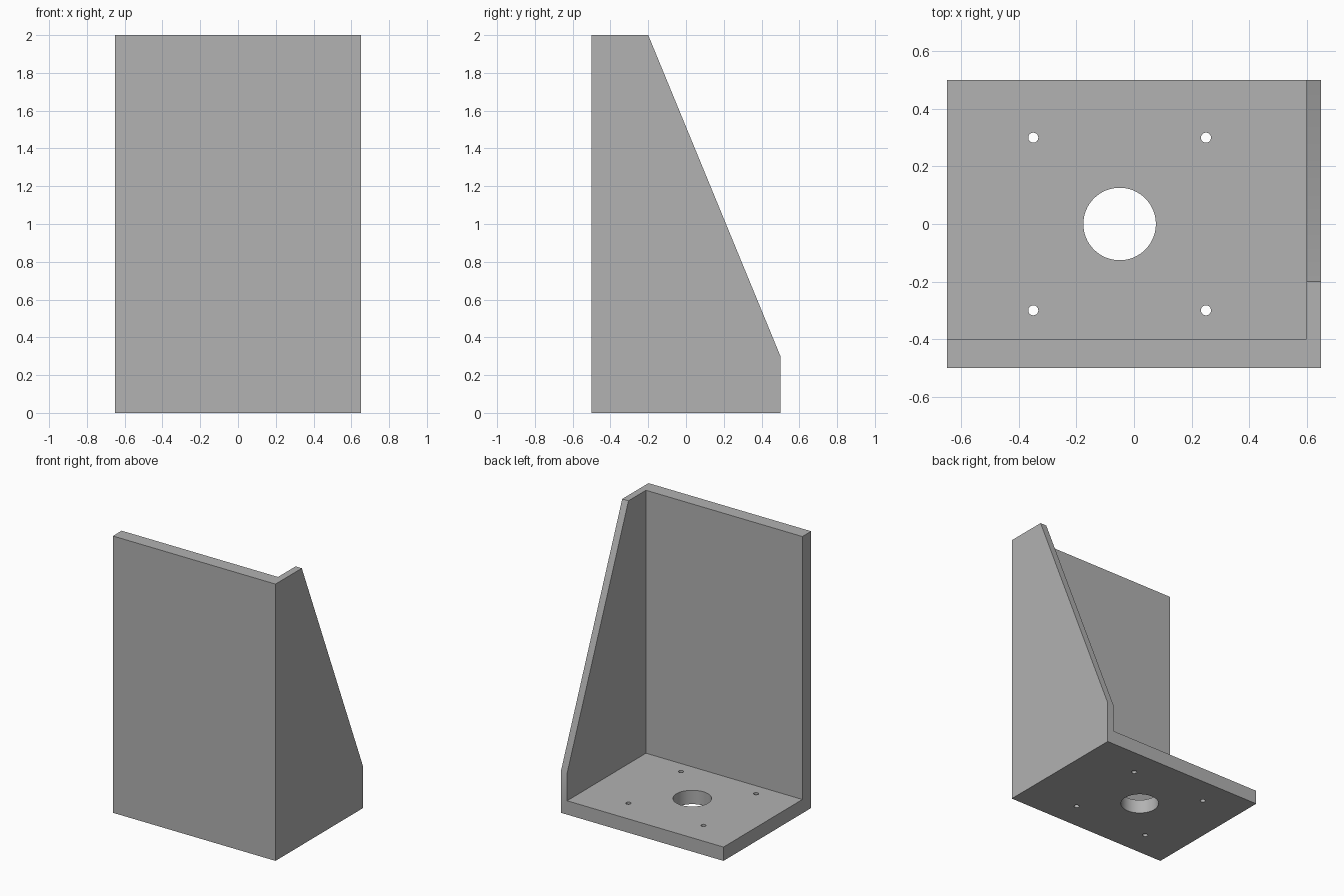
import bpy
import bmesh
from mathutils import Matrix, Vector

default = bpy.data.objects.get("Cube")
if default:
    bpy.data.objects.remove(default, do_unlink=True)

HALF_W, HALF_D, HEIGHT = 0.65, 0.5, 2.0
PLATE, SIDE = 0.1, 0.05          # plate and side wall thickness

# Single grey material
grey = bpy.data.materials.new("plain grey")
grey.use_nodes = True
colour = (0.445, 0.445, 0.445, 1)
grey.diffuse_color = colour
grey.node_tree.nodes["Principled BSDF"].inputs["Base Color"].default_value = colour


def make_object(name, bm):
    bmesh.ops.recalc_face_normals(bm, faces=bm.faces)
    mesh = bpy.data.meshes.new(name)
    bm.to_mesh(mesh)
    bm.free()
    mesh.materials.append(grey)
    obj = bpy.data.objects.new(name, mesh)
    bpy.context.collection.objects.link(obj)
    return obj


def box(name, low, high):
    low, high = Vector(low), Vector(high)
    bm = bmesh.new()
    place = Matrix.Translation((low + high) / 2) @ Matrix.Diagonal((high - low).to_4d())
    bmesh.ops.create_cube(bm, size=1, matrix=place)
    return make_object(name, bm)


def drill(name, x, y, radius, sides):
    bm = bmesh.new()
    bmesh.ops.create_cone(bm, cap_ends=True, segments=sides, radius1=radius, radius2=radius,
                          depth=PLATE * 2, matrix=Matrix.Translation((x, y, PLATE / 2)))
    return make_object(name, bm)


# Bracket body: side profile extruded across the full width
profile = [(-HALF_D, 0), (HALF_D, 0), (HALF_D, 0.3), (-0.2, HEIGHT), (-HALF_D, HEIGHT)]
bm = bmesh.new()
face = bm.faces.new([bm.verts.new((-HALF_W, y, z)) for y, z in profile])
extruded = bmesh.ops.extrude_face_region(bm, geom=[face])["geom"]
bmesh.ops.translate(bm, vec=(HALF_W * 2, 0, 0),
                    verts=[v for v in extruded if isinstance(v, bmesh.types.BMVert)])
bracket = make_object("corner_bracket", bm)

# Hollow that leaves the base, front plate and sloped side wall
cutters = [box("hollow_cutter", (-1, PLATE - HALF_D, PLATE), (HALF_W - SIDE, 1, 3))]

# Centre hole and four screw holes, centred on the base clear of the wall
centre = -SIDE
cutters.append(drill("centre_hole_cutter", centre, 0, 0.126, 64))
for sx in (-1, 1):
    for sy in (-1, 1):
        cutters.append(drill("screw_hole_cutter", centre + sx * 0.3, sy * 0.3, 0.0175, 24))

for cutter in cutters:
    cutter.hide_render = True
    cut = bracket.modifiers.new(cutter.name, "BOOLEAN")
    cut.operation = "DIFFERENCE"
    cut.solver = "EXACT"
    cut.object = cutter

# Apply the cuts and discard the cutters
bpy.context.view_layer.update()
evaluated = bracket.evaluated_get(bpy.context.evaluated_depsgraph_get())
finished = bpy.data.meshes.new_from_object(evaluated)
bracket.modifiers.clear()
bracket.data = finished
for cutter in cutters:
    bpy.data.objects.remove(cutter, do_unlink=True)

# Smooth hole walls, sharp plate edges
bpy.context.view_layer.objects.active = bracket
bracket.select_set(True)
bpy.ops.object.shade_smooth_by_angle()
